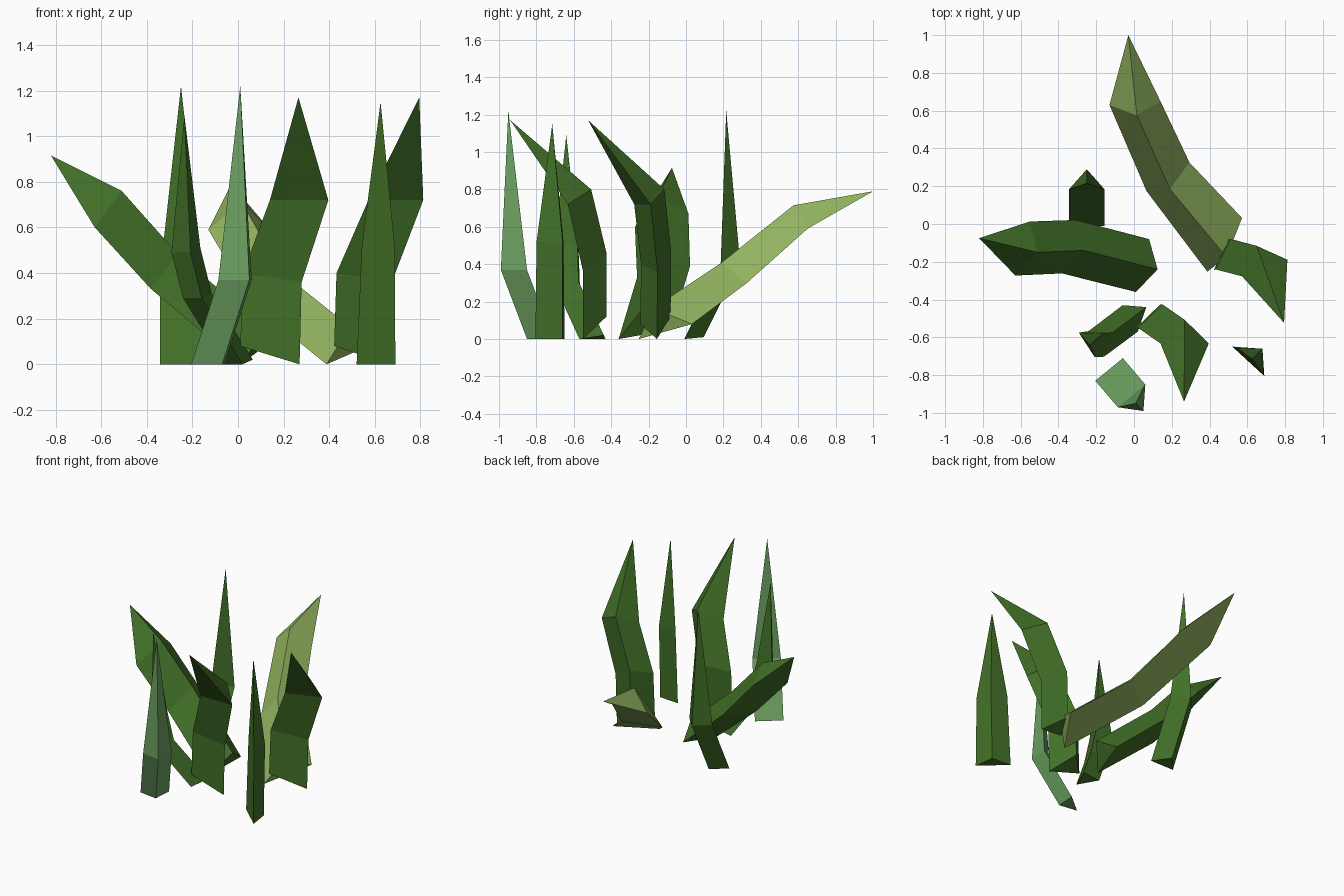
import bpy, bmesh, math
from mathutils import Vector, Matrix

cube = bpy.data.objects.get("Cube")
if cube:
    bpy.data.objects.remove(cube, do_unlink=True)


def make_material(name, colour):
    material = bpy.data.materials.new(name)
    material.use_nodes = True
    material.diffuse_color = (*colour, 1)
    shader = material.node_tree.nodes["Principled BSDF"]
    shader.inputs["Base Color"].default_value = (*colour, 1)
    return material


dark_green = make_material("dark green", (.054, .162, .021))
pale_green = make_material("pale green", (.15, .355, .118))
olive_green = make_material("olive green", (.29, .456, .117))


def blade(name, material, path, base_across, top_across, ridge):
    """Three-sided blade: the path follows the middle of the flat side, the
    half width turns from base_across to top_across, ridge is the keel."""
    path = [Vector(point) for point in path]
    base_across, top_across = Vector(base_across), Vector(top_across)
    ridge = Vector(ridge)
    bm = bmesh.new()
    rings = []
    stations = path[:-1]
    for i, middle in enumerate(stations):
        across = base_across.lerp(top_across, i / (len(stations) - 1))
        corners = (middle - across, middle + across, middle + ridge)
        rings.append([bm.verts.new(corner) for corner in corners])
    tip = bm.verts.new(path[-1])
    bm.faces.new(rings[0])
    for lower, upper in zip(rings, rings[1:]):
        for i in range(3):
            j = (i + 1) % 3
            bm.faces.new((lower[i], lower[j], upper[j], upper[i]))
    for i in range(3):
        bm.faces.new((rings[-1][i], rings[-1][(i + 1) % 3], tip))
    bmesh.ops.recalc_face_normals(bm, faces=bm.faces)
    mesh = bpy.data.meshes.new(name)
    bm.to_mesh(mesh)
    bm.free()
    mesh.materials.append(material)
    obj = bpy.data.objects.new(name, mesh)
    bpy.context.collection.objects.link(obj)
    return obj


# Broad bent blade at the front, and its turned twin on the right
front_bent = blade(
    "front_bent_blade", dark_green,
    [(.14, -.55, .04), (.15, -.55, .38), (.268, -.632, .72), (.265, -.94, 1.17)],
    base_across=(.13, 0, -.04), top_across=(.128, 0, 0), ridge=(0, .125, .08))
side_bent = bpy.data.objects.new("side_bent_blade", front_bent.data)
side_bent.matrix_world = (Matrix.Translation((.692, -.233, 0))
                          @ Matrix.Rotation(math.radians(20), 4, "Z")
                          @ Matrix.Translation((-.268, .632, 0)))
bpy.context.collection.objects.link(side_bent)

# Long blades that lean far over
blade("leaning_blade", dark_green,
      [(.045, -.22, .025), (-.345, -.12, .36), (-.59, -.13, .635), (-.82, -.075, .915)],
      base_across=(.035, .14, .025), top_across=(.038, .143, .035),
      ridge=(.08, -.02, .125))
blade("drooping_olive_blade", olive_green,
      [(.48, -.11, .04), (.18, .25, .28), (.005, .64, .59), (-.03, 1, .79)],
      base_across=(.092, .142, .04), top_across=(.135, .01, 0),
      ridge=(.01, -.065, .125))

# Narrow upright blades with a kinked foot
blade("back_spike", dark_green,
      [(-.25, -.01, 0), (-.25, .185, .39), (-.25, .215, 1.22)],
      base_across=(.093, 0, 0), top_across=(.093, 0, 0), ridge=(0, .105, .01))
blade("pale_front_spike", pale_green,
      [(-.132, -.77, 0), (-.013, -.91, .37), (.01, -.95, 1.22)],
      base_across=(.073, .06, 0), top_across=(.073, .06, 0), ridge=(.063, -.08, 0))
blade("middle_spike", dark_green,
      [(-.02, -.5, 0), (-.2, -.635, .29), (-.25, -.64, .49), (-.235, -.64, 1.09)],
      base_across=(.04, -.07, 0), top_across=(.042, -.065, 0), ridge=(.085, .06, .02))

# Straight blade at the front right
blade("straight_spike", dark_green,
      [(.605, -.727, 0), (.615, -.727, .52), (.625, -.715, 1.15)],
      base_across=(.085, -.078, 0), top_across=(.072, -.072, 0), ridge=(.065, .067, 0))
